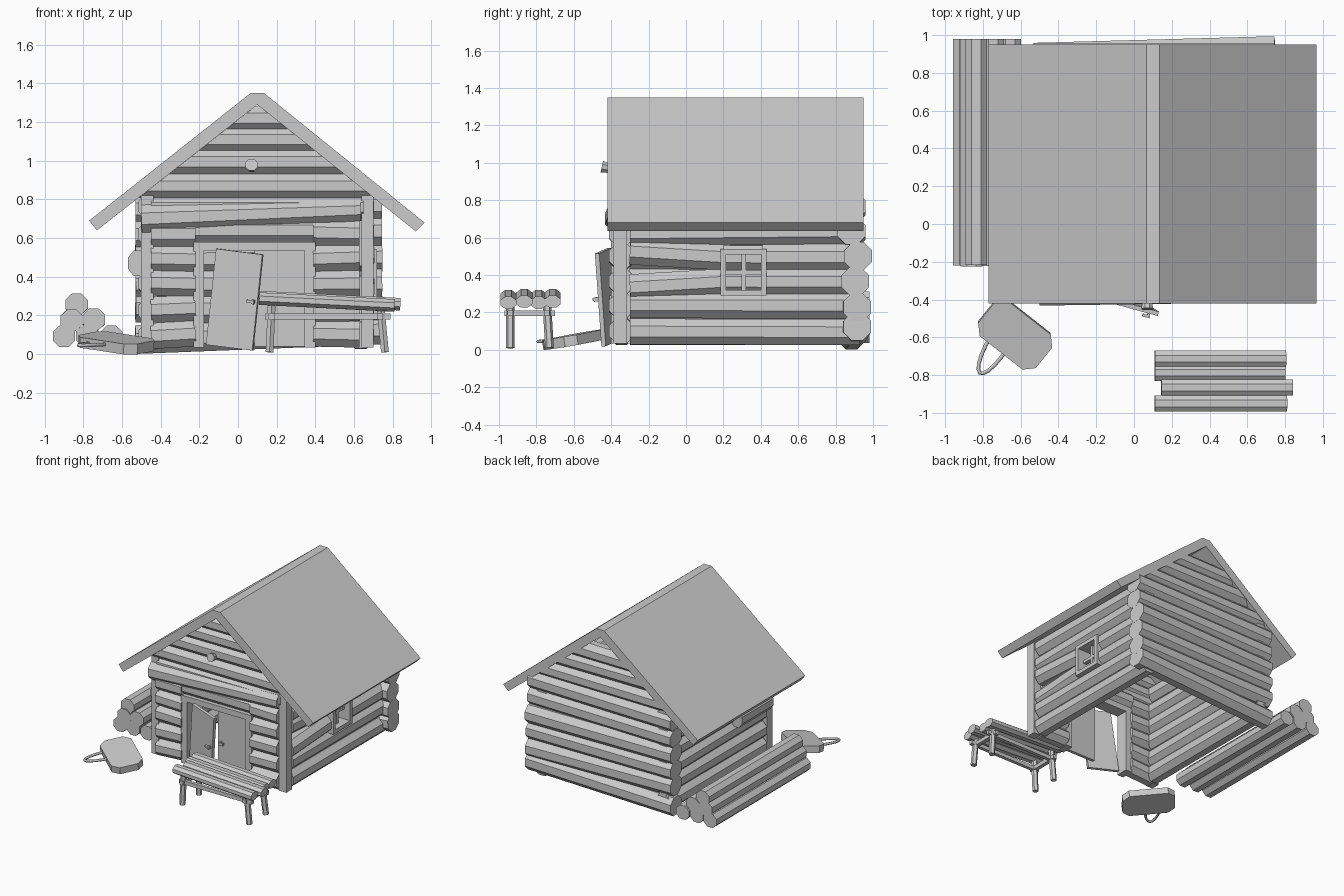
import bpy, bmesh, math, random
from math import pi, sin, cos
from mathutils import Vector, Matrix

if "Cube" in bpy.data.objects:
    bpy.data.objects.remove(bpy.data.objects["Cube"])

random.seed(4)


def finish(name, bm):
    bmesh.ops.recalc_face_normals(bm, faces=bm.faces)
    me = bpy.data.meshes.new(name)
    bm.to_mesh(me)
    bm.free()
    ob = bpy.data.objects.new(name, me)
    bpy.context.collection.objects.link(ob)
    return ob


def log(name, a, b, ra, rb=None, n=8, flat=1.0, shape=None):
    """Faceted bar from a to b; flat squashes it vertically, shape moves each point."""
    a, b = Vector(a), Vector(b)
    rb = rb or ra
    d = (b - a).normalized()
    up = Vector((0, 0, 1)) if abs(d.z) < 0.8 else Vector((0, 1, 0))
    side = d.cross(up).normalized()
    up = side.cross(d)
    bm = bmesh.new()
    rings = []
    for p, r in ((a, ra), (b, rb)):
        k = r / cos(pi / n)
        ring = []
        for i in range(n):
            t = 2 * pi * (i + 0.5) / n
            v = p + side * k * cos(t) + up * k * sin(t) * flat
            ring.append(bm.verts.new(shape(v) if shape else v))
        rings.append(ring)
    for i in range(n):
        j = (i + 1) % n
        bm.faces.new((rings[0][i], rings[0][j], rings[1][j], rings[1][i]))
    bm.faces.new(rings[0])
    bm.faces.new(rings[1])
    return finish(name, bm)


def box(name, lo, hi):
    bm = bmesh.new()
    lo, hi = Vector(lo), Vector(hi)
    bmesh.ops.create_cube(bm, size=1, matrix=Matrix.Translation((lo + hi) / 2)
                          @ Matrix.Diagonal((*(hi - lo), 1)))
    return finish(name, bm)


def slab(name, outline, depth, matrix):
    """Flat outline extruded along local z."""
    bm = bmesh.new()
    f = bm.faces.new([bm.verts.new((x, y, 0)) for x, y in outline])
    top = bmesh.ops.extrude_face_region(bm, geom=[f])['geom']
    bmesh.ops.translate(bm, vec=(0, 0, depth), verts=[v for v in top if isinstance(v, bmesh.types.BMVert)])
    bm.transform(matrix)
    return finish(name, bm)


def wob(s=0.008):
    return random.uniform(-s, s)


def under_roof(v):
    """Trim gable logs to the roof slope."""
    z = min(v.z, 1.28)
    w = (1.29 - z) / 0.785
    return Vector((max(0.1 - w, min(0.1 + w, v.x)), v.y, z))


# Roof with flat ridge
roof = [(-0.77, 0.69), (0.065, 1.35), (0.135, 1.35), (0.965, 0.68),
        (0.92, 0.635), (0.10, 1.29), (-0.73, 0.64)]
slab("roof", roof, 1.37, Matrix.Translation((0, 0.95, 0)) @ Matrix.Rotation(pi / 2, 4, 'X'))

# Side walls, window gap on the right
rows = [0.1 + 0.132 * i for i in range(6)]
for i, z in enumerate(rows):
    log("left_wall_log", (-0.445, -0.30, z + wob()), (-0.445, 0.93, z + wob()), 0.069)
    if i in (2, 3):
        tilt = -0.03 if i == 2 else 0.03
        log("right_wall_log", (0.635, -0.30, z + tilt), (0.635, 0.20, z), 0.07)
        log("right_wall_log", (0.635, 0.41, z), (0.635, 0.93, z), 0.07)
    else:
        log("right_wall_log", (0.635, -0.30, z + wob()), (0.635, 0.93, z + wob()), 0.069)

# Window frame and cross bars
wy0, wy1, wz0, wz1 = 0.185, 0.43, 0.29, 0.54
for y in (wy0, wy1 - 0.03):
    box("window_frame_side", (0.60, y, wz0), (0.72, y + 0.03, wz1))
for z in (wz0, wz1 - 0.03):
    box("window_frame_rail", (0.60, wy0, z), (0.72, wy1, z + 0.03))
box("window_bar_upright", (0.64, 0.297, wz0), (0.67, 0.32, wz1))
box("window_bar_cross", (0.64, wy0, 0.403), (0.67, wy1, 0.427))

# Back wall and its gable
for i, z in enumerate(rows):
    skew = (0.03, 0.03, 0.02, 0.035, 0.0, 0.0)[i]
    dz = 0.025 if i == 0 else wob(0.012)
    log("back_wall_log", (-0.53, 0.885, z - dz), (0.745, 0.885 + skew, z + dz), 0.074)
for z in (0.885, 1.01, 1.125):
    log("back_gable_log", (-0.6, 0.88, z + wob()), (0.8, 0.88, z + wob()), 0.066, shape=under_roof)
log("stray_log_end", (-0.52, -0.30, 0.47), (-0.52, 0.10, 0.47), 0.05, flat=1.3)

# Front wall logs beside the doorway
for i, z in enumerate(rows[:5]):
    log("front_left_log", (-0.45, -0.345, z + wob()), (-0.22, -0.345, z + wob()), 0.067)
    log("front_right_log", (0.39, -0.345, z + wob()), (0.63, -0.345, z + wob()), 0.067)
log("front_header_log", (-0.22, -0.335, 0.64), (0.40, -0.335, 0.64), 0.065)
log("lintel_log", (-0.50, -0.36, 0.70), (0.635, -0.36, 0.745), 0.072, 0.056)
log("front_top_log", (-0.45, -0.335, 0.76), (0.65, -0.335, 0.76), 0.06)

# Front gable with peg
for z in (0.87, 0.995, 1.11, 1.22):
    log("front_gable_log", (-0.6, -0.345, z), (0.8, -0.345, z), 0.063, shape=under_roof)
log("gable_peg", (0.07, -0.38, 0.965), (0.07, -0.45, 0.98), 0.022, 0.031)

# Corner posts
for x in (-0.47, 0.67):
    box("corner_post", (x - 0.032, -0.387, 0.035), (x + 0.032, -0.315, 0.82))

# Door frame, closed right door, loose left door
for x in (-0.23, 0.345):
    box("door_frame_side", (x, -0.40, 0.035), (x + 0.055, -0.30, 0.58))
box("door_frame_top", (-0.23, -0.40, 0.535), (0.40, -0.30, 0.58))
box("right_door", (0.085, -0.375, 0.04), (0.345, -0.35, 0.535))
door = box("loose_left_door", (-0.125, -0.012, -0.25), (0.125, 0.012, 0.25))
grip = box("door_handle", (0.075, -0.045, -0.005), (0.115, -0.03, 0.01))
stem = box("door_handle_stem", (0.10, -0.04, -0.01), (0.112, 0.0, 0.012))
for ob in (door, grip, stem):
    ob.location = (-0.017, -0.425, 0.282)
    ob.rotation_euler = (0.04, 0.12, -0.27)
box("right_door_handle", (0.11, -0.41, 0.27), (0.15, -0.395, 0.29))
box("right_door_handle_stem", (0.11, -0.40, 0.27), (0.122, -0.37, 0.29))

# Log pile on the left
pile = [(-0.90, 0.092), (-0.78, 0.095), (-0.655, 0.092),
        (-0.86, 0.175), (-0.745, 0.18), (-0.835, 0.258)]
for x, z in pile:
    log("stacked_log", (x, -0.22 + wob(), z), (x, 0.98, z + wob(0.004)), 0.058, flat=0.95)

# Bench: seat planks, legs and rails
seats = [(-0.95, 0.11, 0.81), (-0.865, 0.145, 0.84), (-0.788, 0.11, 0.80), (-0.713, 0.11, 0.805)]
for i, (y, x0, x1) in enumerate(seats):
    z = 0.287 + 0.006 * (i % 2)
    log("bench_seat_log", (x0, y, z), (x1, y, z - 0.035), 0.043, flat=0.75)
for x, sx in ((0.175, -0.012), (0.735, 0.025)):
    for y, sy in ((-0.94, 0.01), (-0.745, 0.025)):
        log("bench_leg", (x + sx, y + sy - 0.01, 0.01), (x, y, 0.27), 0.02, n=6)
    box("bench_end_rail", (x - 0.016, -0.97, 0.18), (x + 0.016, -0.70, 0.21))
for y in (-0.94, -0.745):
    box("bench_long_rail", (0.14, y - 0.014, 0.18), (0.79, y + 0.014, 0.21))

# Fallen wooden sign with hanging loop
place = (Matrix.Translation((-0.63, -0.58, 0.03)) @ Matrix.Rotation(-0.68, 4, 'Z')
         @ Matrix.Rotation(0.12, 4, 'X') @ Matrix.Rotation(0.12, 4, 'Y'))
w, h, c = 0.195, 0.12, 0.05
half = [(w, -h + c), (w, h - c), (w - c, h), (-w + c, h)]
slab("fallen_sign", half + [(-x, -y) for x, y in half], 0.055, place)
cu = bpy.data.curves.new("sign_loop", 'CURVE')
cu.dimensions = '3D'
cu.bevel_depth = 0.01
cu.bevel_resolution = 1
sp = cu.splines.new('POLY')
arc = [(cos(pi * i / 10), sin(pi * i / 10)) for i in range(11)]
sp.points.add(len(arc) - 1)
c0 = Vector((-0.71, -0.62, 0.055))
along, out = Vector((0.78, -0.62, -0.05)) * 0.055, Vector((-0.53, -0.84, -0.05)) * 0.20
for p, (u, v) in zip(sp.points, arc):
    p.co = (*(c0 + along * u + out * v), 1)
bpy.context.collection.objects.link(bpy.data.objects.new("sign_loop", cu))
